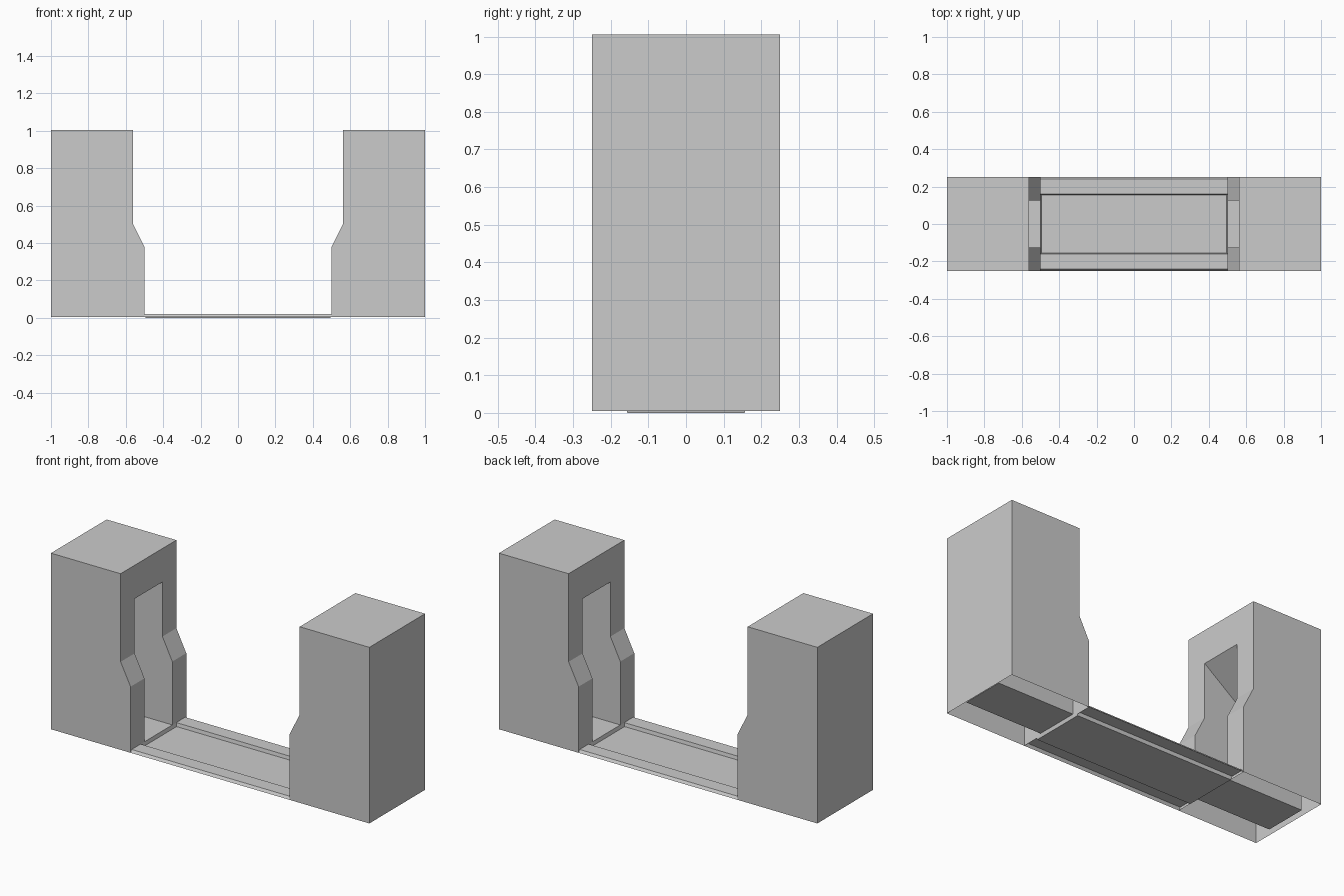
import bpy, bmesh

if "Cube" in bpy.data.objects:
    bpy.data.objects.remove(bpy.data.objects["Cube"])


def finish(bm, name, mirror_x=False):
    bmesh.ops.remove_doubles(bm, verts=bm.verts, dist=0.0001)
    bmesh.ops.recalc_face_normals(bm, faces=bm.faces)
    mesh = bpy.data.meshes.new(name)
    bm.to_mesh(mesh)
    bm.free()
    ob = bpy.data.objects.new(name, mesh)
    bpy.context.collection.objects.link(ob)
    if mirror_x:
        mod = ob.modifiers.new("mirror", 'MIRROR')
        mod.use_clip = False
        mod.merge_threshold = 0.0001
    return ob


def face(bm, pts):
    return bm.faces.new([bm.verts.new(p) for p in pts])


def strip(bm, profile, y0, y1):
    """Sweep an x,z profile from y0 to y1 as an open strip."""
    for (xa, za), (xb, zb) in zip(profile, profile[1:]):
        face(bm, [(xa, y0, za), (xb, y0, zb), (xb, y1, zb), (xa, y1, za)])


# Towers: open-bottomed shells with a deep niche in the inner face
D, N = 0.25, 0.125                     # half depth of tower and of niche
lower = [(0.5, 0.005), (0.5, 0.38), (0.5625, 0.505), (0.5625, 0.815)]
upper = [(0.5625, 0.815), (0.5625, 1.005), (1, 1.005), (1, 0.005)]
niche = [(0.5, 0.02), (0.98, 0.02), (0.98, 0.505), (0.5625, 0.815)]

bm = bmesh.new()
for y0, y1 in ((-D, -N), (N, D)):
    strip(bm, lower, y0, y1)
for y0, y1 in ((-D, -N), (-N, N), (N, D)):
    strip(bm, upper, y0, y1)
strip(bm, niche, -N, N)
for s in (-1, 1):
    face(bm, [(x, s * D, z) for x, z in lower + upper[1:]])
    face(bm, [(x, s * N, z) for x, z in niche + [lower[2], lower[1]]])
finish(bm, "towers", mirror_x=True)

# Walkway rails: flat tops with a bevelled outer edge
bm = bmesh.new()
for s in (-1, 1):
    section = [(0.16, 0.02), (0.24, 0.02), (0.25, 0.005)]
    for (ya, za), (yb, zb) in zip(section, section[1:]):
        face(bm, [(-0.5, s * ya, za), (0.5, s * ya, za),
                  (0.5, s * yb, zb), (-0.5, s * yb, zb)])
finish(bm, "walkway_rails")

# Sunken floor tray between the rails
bm = bmesh.new()
corners = [(-1, -1), (1, -1), (1, 1), (-1, 1)]
rim = [(0.5 * a, 0.16 * b, 0.02) for a, b in corners]
base = [(0.495, 0.156, 0)] * 4
base = [(a * p[0], b * p[1], 0) for (a, b), p in zip(corners, base)]
face(bm, base)
for i in range(4):
    j = (i + 1) % 4
    face(bm, [rim[i], rim[j], base[j], base[i]])
finish(bm, "sunken_floor")
